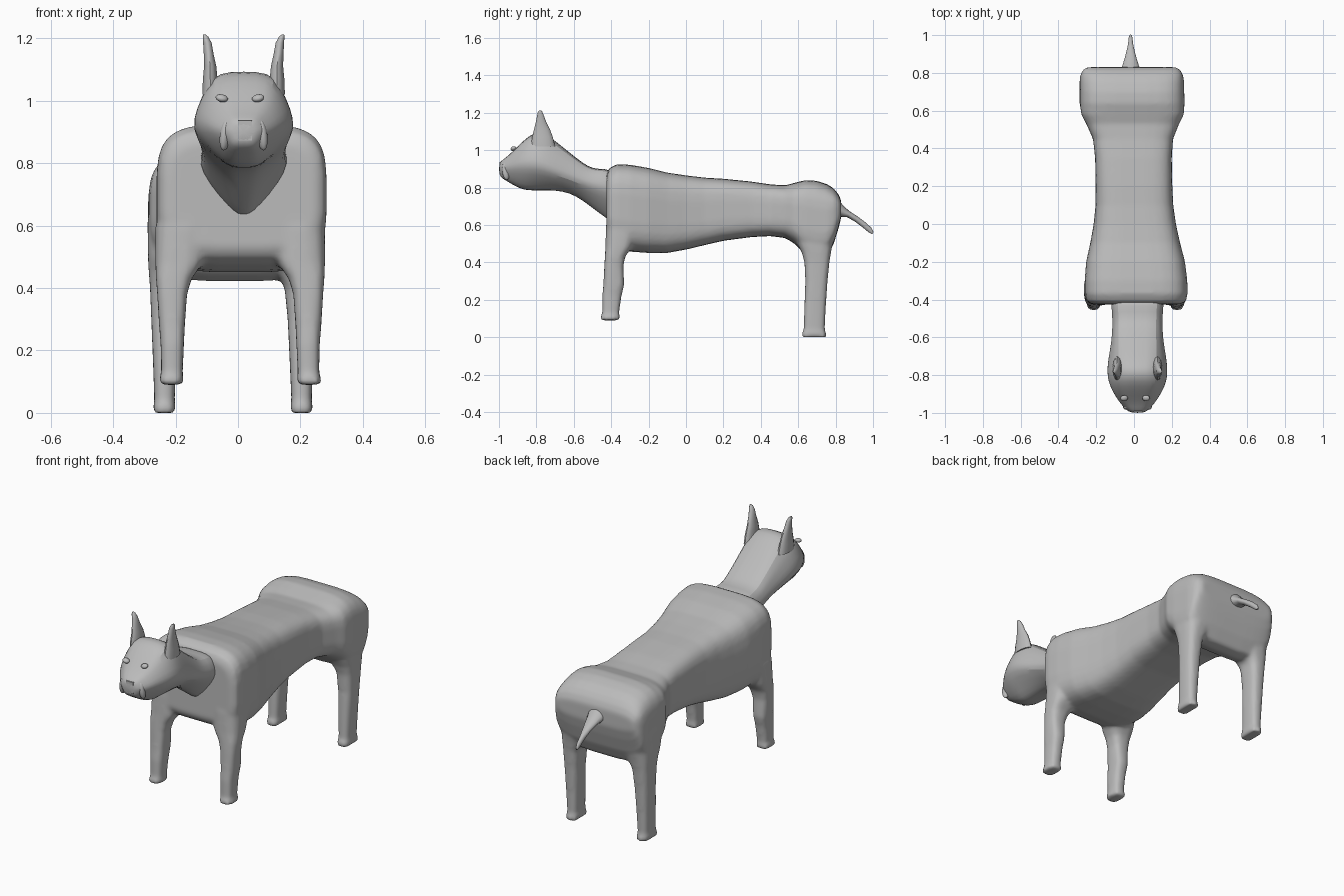
import bpy, bmesh, math
from mathutils import Vector

grey = bpy.data.materials.new("plain grey")
grey.diffuse_color = (0.5, 0.5, 0.5, 1)


def loft(name, rings):
    """Skin a list of equal-length closed rings and cap both ends."""
    bm = bmesh.new()
    vs = [[bm.verts.new(p) for p in r] for r in rings]
    n = len(vs[0])
    for a, b in zip(vs, vs[1:]):
        for i in range(n):
            j = (i + 1) % n
            bm.faces.new((a[i], a[j], b[j], b[i]))
    bm.faces.new(vs[0])
    bm.faces.new(vs[-1])
    bmesh.ops.recalc_face_normals(bm, faces=bm.faces)
    me = bpy.data.meshes.new(name)
    bm.to_mesh(me)
    bm.free()
    ob = bpy.data.objects.new(name, me)
    bpy.context.collection.objects.link(ob)
    me.materials.append(grey)
    return ob


def select(obs):
    bpy.ops.object.select_all(action='DESELECT')
    for o in obs:
        o.select_set(True)
    bpy.context.view_layer.objects.active = obs[0]


def superellipse(a, b, n, count=32):
    pts = []
    for i in range(count):
        t = 2 * math.pi * (i + 0.5) / count
        c, s = math.cos(t), math.sin(t)
        pts.append((a * math.copysign(abs(c) ** (2 / n), c),
                    b * math.copysign(abs(s) ** (2 / n), s)))
    return pts


# torso: y, top, bottom, half width
torso = [(-0.425, 0.87, 0.53, 0.235), (-0.41, 0.905, 0.50, 0.262), (-0.37, 0.925, 0.475, 0.272),
         (-0.30, 0.922, 0.457, 0.272), (-0.20, 0.905, 0.45, 0.262), (-0.10, 0.88, 0.45, 0.238),
         (0.0, 0.865, 0.468, 0.218), (0.1, 0.853, 0.492, 0.206), (0.2, 0.847, 0.515, 0.203),
         (0.35, 0.832, 0.535, 0.203), (0.45, 0.817, 0.54, 0.212), (0.53, 0.812, 0.53, 0.246),
         (0.58, 0.825, 0.50, 0.272), (0.64, 0.84, 0.44, 0.277), (0.70, 0.836, 0.42, 0.277),
         (0.755, 0.818, 0.43, 0.277), (0.79, 0.795, 0.50, 0.272), (0.815, 0.765, 0.58, 0.258),
         (0.83, 0.73, 0.64, 0.235)]
rings = []
for y, top, bot, w in torso:
    cx = 0.013 - 0.026 * (y + 0.42) / 1.24
    rings.append([(cx + x, y, (top + bot) / 2 + z)
                  for x, z in superellipse(w, (top - bot) / 2, 4)])
body = loft("body", rings)

# legs: z, x inner, x outer (from leg-pair middle), y front, y back
front_leg = [(0.09, 0.182, 0.26, -0.458, -0.353), (0.105, 0.182, 0.26, -0.458, -0.353),
             (0.13, 0.184, 0.253, -0.448, -0.358), (0.22, 0.18, 0.255, -0.448, -0.345),
             (0.28, 0.177, 0.26, -0.442, -0.33), (0.38, 0.17, 0.266, -0.437, -0.335),
             (0.43, 0.155, 0.27, -0.434, -0.325), (0.48, 0.12, 0.272, -0.431, -0.29),
             (0.60, 0.10, 0.272, -0.428, -0.25)]
back_leg = [(0.0, 0.183, 0.256, 0.618, 0.75), (0.018, 0.183, 0.256, 0.618, 0.75),
            (0.04, 0.187, 0.252, 0.629, 0.742), (0.15, 0.182, 0.256, 0.632, 0.747),
            (0.30, 0.175, 0.262, 0.638, 0.757), (0.40, 0.165, 0.266, 0.633, 0.767),
            (0.45, 0.14, 0.27, 0.62, 0.775), (0.50, 0.11, 0.273, 0.595, 0.785),
            (0.62, 0.10, 0.275, 0.57, 0.80)]
legs = []
for name, table, cx in (("front_leg", front_leg, 0.007), ("back_leg", back_leg, -0.016)):
    for s in (-1, 1):
        rings = []
        for z, xi, xo, y0, y1 in table:
            rings.append([(cx + s * (xi + xo) / 2 + x, (y0 + y1) / 2 + y, z)
                          for x, y in superellipse((xo - xi) / 2, (y1 - y0) / 2, 3, 20)])
        legs.append(loft(name, rings))

# blend torso and legs into one skin
select([body] + legs)
bpy.ops.object.join()
m = body.modifiers.new("blend", 'REMESH')
m.mode = 'VOXEL'
m.voxel_size = 0.011
m.use_smooth_shade = True
m = body.modifiers.new("soften", 'SMOOTH')
m.factor, m.iterations = 0.5, 5

# head and neck: y, top, widest z, bottom, top half width, half width, bottom half width
head = [(-0.38, 0.89, 0.80, 0.60, 0.11, 0.145, 0.02), (-0.43, 0.90, 0.81, 0.64, 0.11, 0.14, 0.03),
        (-0.50, 0.90, 0.82, 0.69, 0.105, 0.135, 0.035), (-0.55, 0.93, 0.835, 0.73, 0.105, 0.135, 0.04),
        (-0.62, 0.985, 0.86, 0.772, 0.105, 0.14, 0.045), (-0.70, 1.05, 0.89, 0.785, 0.105, 0.155, 0.05),
        (-0.76, 1.095, 0.915, 0.785, 0.10, 0.163, 0.05), (-0.81, 1.095, 0.93, 0.785, 0.098, 0.162, 0.05),
        (-0.86, 1.06, 0.93, 0.785, 0.095, 0.148, 0.05), (-0.91, 1.01, 0.925, 0.805, 0.08, 0.12, 0.045),
        (-0.95, 0.97, 0.91, 0.83, 0.058, 0.092, 0.042), (-0.985, 0.945, 0.905, 0.85, 0.04, 0.06, 0.035),
        (-1.0, 0.93, 0.90, 0.87, 0.025, 0.035, 0.025)]
hx = 0.018
rings = []
for y, t, m_, b, tw, w, bw in head:
    half = [(tw * 0.5, t), (tw, t - 0.08 * (t - m_)), (tw + 0.6 * (w - tw), m_ + 0.5 * (t - m_)),
            (w, m_ + 0.1 * (t - m_)), (w * 0.97, m_ - 0.2 * (m_ - b)),
            (bw + 0.5 * (w - bw), b + 0.37 * (m_ - b)), (bw, b + 0.03 * (m_ - b)), (bw * 0.4, b)]
    rings.append([(hx + x, y, z) for x, z in half] + [(hx - x, y, z) for x, z in reversed(half)])
head_ob = loft("head_and_neck", rings)
sub = head_ob.modifiers.new("round", 'SUBSURF')
sub.levels = sub.render_levels = 1


def ball(name, loc, size, rot):
    bpy.ops.mesh.primitive_uv_sphere_add(segments=16, ring_count=10, radius=1, location=loc, rotation=rot)
    ob = bpy.context.object
    ob.name = name
    ob.scale = size
    ob.data.materials.append(grey)
    return ob


smooth = [head_ob]
ear = [(1.02, 0.105, 0.028, -0.765, 0.065), (1.07, 0.107, 0.024, -0.767, 0.055),
       (1.11, 0.107, 0.020, -0.77, 0.043), (1.15, 0.112, 0.016, -0.775, 0.028),
       (1.185, 0.116, 0.014, -0.778, 0.018), (1.205, 0.122, 0.009, -0.78, 0.012),
       (1.212, 0.126, 0.004, -0.78, 0.005)]
for s in (-1, 1):
    # ear: z, x, half width, y, half depth
    smooth.append(loft("ear", [[(hx + s * x + u, y + v, z) for u, v in superellipse(a, b, 2, 14)]
                               for z, x, a, y, b in ear]))
    smooth.append(ball("eye", (hx - 0.012 + s * 0.058, -0.922, 1.008), (0.02, 0.016, 0.012),
                       (0.3, s * -0.2, 0)))
    smooth.append(ball("nostril_ridge", (hx + s * 0.058, -0.962, 0.89), (0.017, 0.022, 0.05),
                       (0, s * -0.15, s * 0.5)))

# tail: y, z, half width, half thickness
tail = [(0.80, 0.68, 0.06, 0.045), (0.835, 0.67, 0.045, 0.026), (0.87, 0.656, 0.034, 0.015),
        (0.91, 0.632, 0.023, 0.014), (0.95, 0.602, 0.014, 0.014), (0.985, 0.572, 0.010, 0.013),
        (1.0, 0.556, 0.005, 0.005)]
smooth.append(loft("tail", [[(-0.018 + u, y + 0.5 * v, z + v) for u, v in superellipse(a, b, 2, 14)]
                            for y, z, a, b in tail]))

# nose block
bpy.ops.mesh.primitive_cube_add(size=1, location=(hx + 0.004, -0.972, 0.905))
nose = bpy.context.object
nose.name = "nose"
nose.scale = (0.045, 0.05, 0.065)
nose.data.materials.append(grey)
bev = nose.modifiers.new("round", 'BEVEL')
bev.width = 0.008

select(smooth)
bpy.ops.object.shade_smooth_by_angle(angle=math.radians(40))
